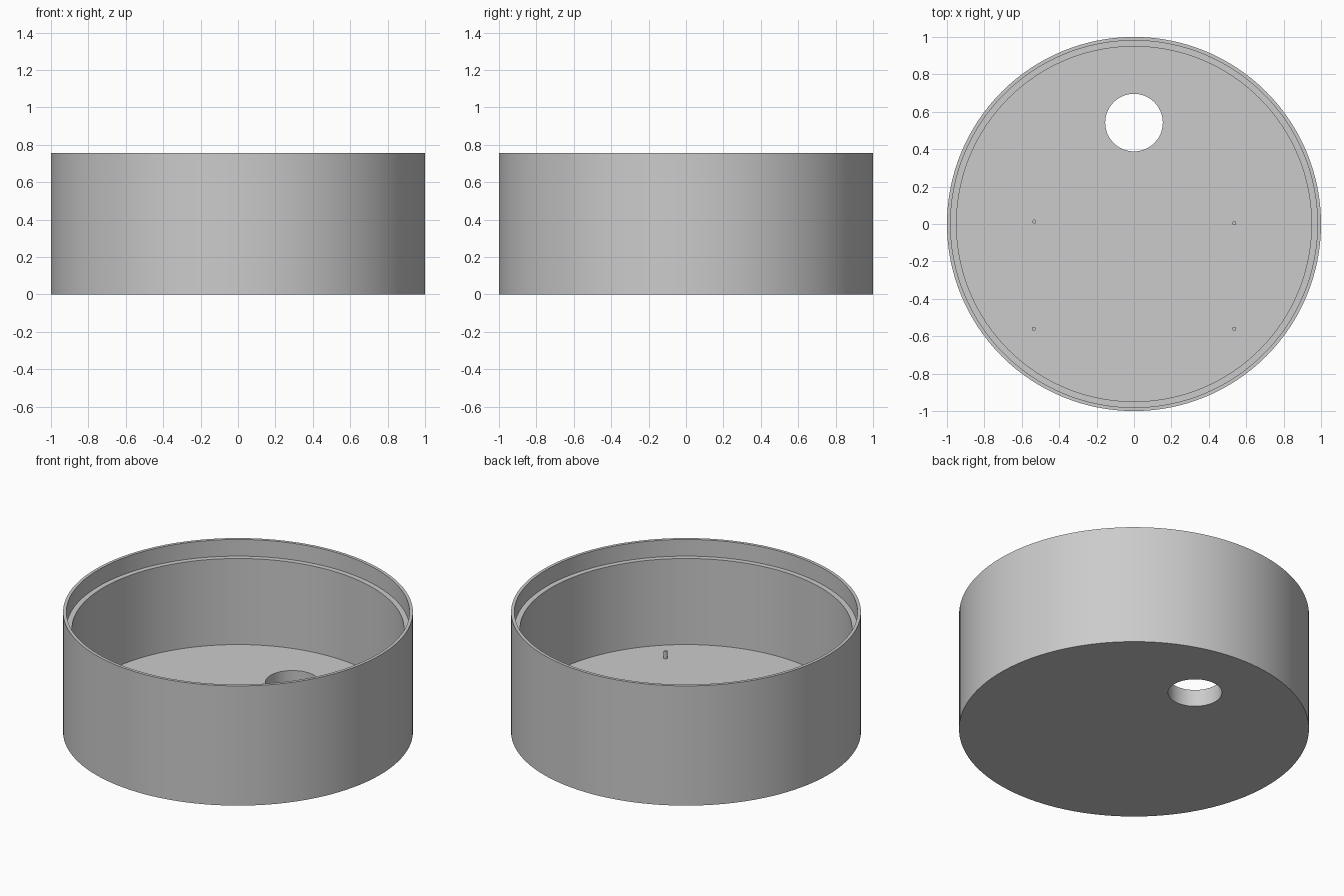
import bpy
import bmesh
from math import cos, sin, tau

if "Cube" in bpy.data.objects:
    bpy.data.objects.remove(bpy.data.objects["Cube"], do_unlink=True)

# Single grey material
grey = bpy.data.materials.new("plain_grey")
grey.use_nodes = True
colour = (0.6, 0.6, 0.6, 1)
grey.diffuse_color = colour
grey.node_tree.nodes["Principled BSDF"].inputs["Base Color"].default_value = colour


def turned(name, profile, centre=(0, 0), sides=32):
    """Turn a (radius, z) profile into a closed solid with flat end caps."""
    bm = bmesh.new()
    rings = [[bm.verts.new((centre[0] + r * cos(tau * i / sides),
                            centre[1] + r * sin(tau * i / sides), z))
              for i in range(sides)] for r, z in profile]
    for low, high in zip(rings, rings[1:]):
        for i in range(sides):
            j = (i + 1) % sides
            bm.faces.new((low[i], low[j], high[j], high[i]))
    bm.faces.new(rings[0][::-1])
    bm.faces.new(rings[-1])
    bmesh.ops.recalc_face_normals(bm, faces=bm.faces)
    mesh = bpy.data.meshes.new(name)
    bm.to_mesh(mesh)
    bm.free()
    mesh.materials.append(grey)
    obj = bpy.data.objects.new(name, mesh)
    bpy.context.collection.objects.link(obj)
    return obj


def smooth(obj):
    bpy.ops.object.select_all(action='DESELECT')
    obj.select_set(True)
    bpy.context.view_layer.objects.active = obj
    bpy.ops.object.shade_smooth_by_angle()


HEIGHT, LEDGE, FLOOR = 0.755, 0.65, 0.107

# Round tub: outer wall, thin rim, stepped ledge, inner wall and floor
tub = turned("round_tub", [(1, 0), (1, HEIGHT), (0.981, HEIGHT), (0.981, LEDGE),
                           (0.949, LEDGE), (0.949, FLOOR)], sides=128)

# Round opening through the floor
cutter = turned("floor_hole_cutter", [(0.154, -0.1), (0.154, 0.3)], (0, 0.542), 64)
cutter.hide_render = True
cut = tub.modifiers.new("floor_hole", 'BOOLEAN')
cut.operation = 'DIFFERENCE'
cut.solver = 'EXACT'
cut.object = cutter
bpy.context.view_layer.objects.active = tub
bpy.ops.object.modifier_apply(modifier=cut.name)
bpy.data.objects.remove(cutter, do_unlink=True)
smooth(tub)

# Four small mounting pegs on the floor
pegs = {"back_left_peg": (0.535, 0.004), "back_right_peg": (-0.533, 0.013),
        "front_left_peg": (0.535, -0.56), "front_right_peg": (-0.535, -0.56)}
for name, spot in pegs.items():
    smooth(turned(name, [(0.0105, FLOOR - 0.02), (0.0105, FLOOR + 0.045)], spot, 20))
